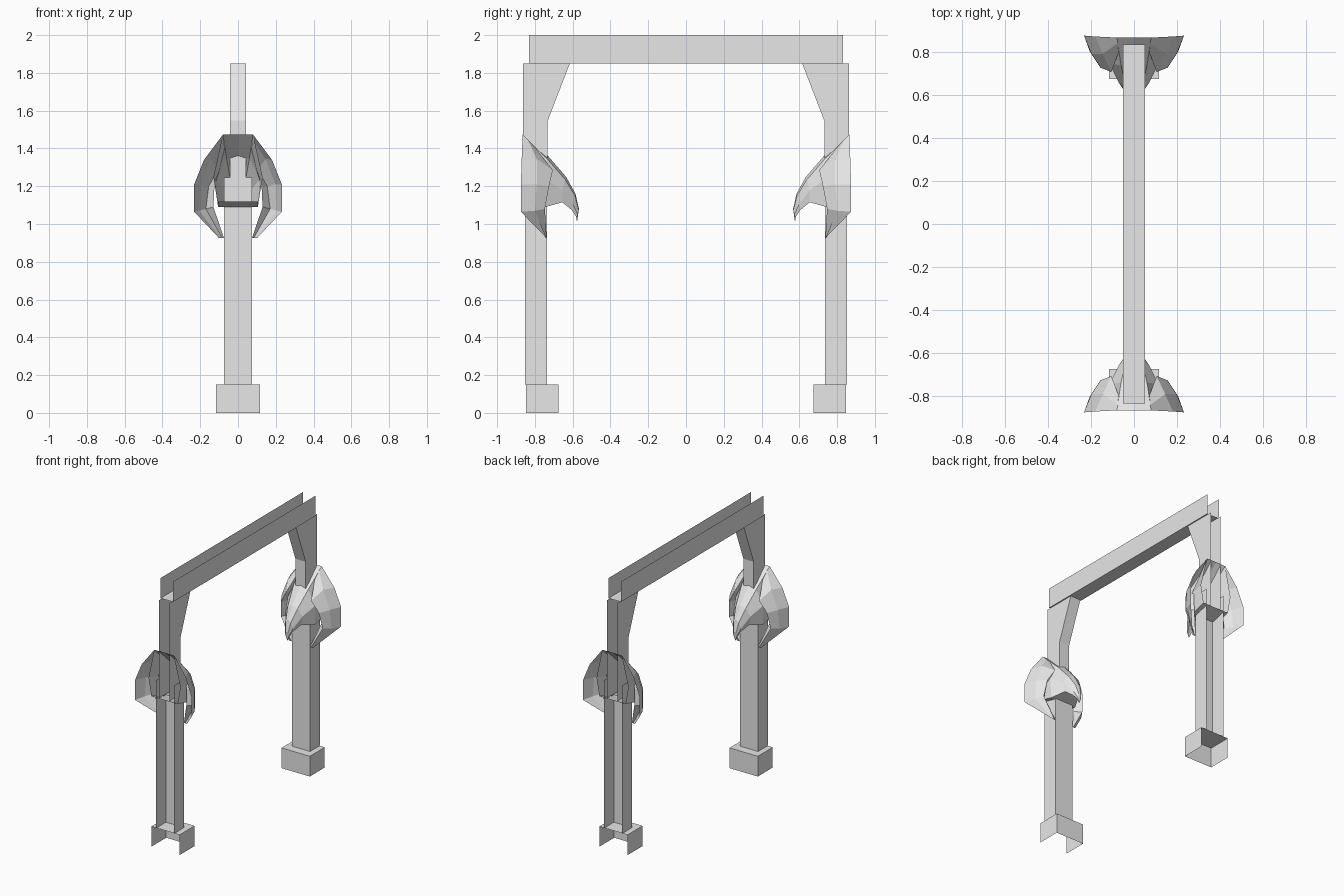
import bpy
import bmesh

cube = bpy.data.objects.get("Cube")
if cube:
    bpy.data.objects.remove(cube, do_unlink=True)

# Single pale stone colour
stone = bpy.data.materials.new("pale_grey")
stone.use_nodes = True
COLOUR = (0.8, 0.8, 0.8, 1)
stone.diffuse_color = COLOUR
stone.node_tree.nodes["Principled BSDF"].inputs["Base Color"].default_value = COLOUR


def finish(name, bm, axes):
    """Turn a bmesh into an object, mirrored over the given axes."""
    bmesh.ops.recalc_face_normals(bm, faces=bm.faces)
    mesh = bpy.data.meshes.new(name)
    bm.to_mesh(mesh)
    bm.free()
    mesh.materials.append(stone)
    obj = bpy.data.objects.new(name, mesh)
    bpy.context.collection.objects.link(obj)
    if any(axes):
        mod = obj.modifiers.new("mirror", "MIRROR")
        mod.use_axis = axes
        mod.merge_threshold = 0.0005
    return obj


def channel(name, walls, rest, half, axes=(False, True, False)):
    """Open trough: two side plates joined by walls along a (y, z) path."""
    bm = bmesh.new()
    sides = [[bm.verts.new((x, y, z)) for y, z in walls + rest]
             for x in (-half, half)]
    for side in sides:
        bm.faces.new(side)
    a, b = sides
    for i in range(len(walls) - 1):
        bm.faces.new((a[i], a[i + 1], b[i + 1], b[i]))
    return finish(name, bm, axes)


def loft(name, rows):
    """Skin equal rows of points, mirrored left-right and front-back."""
    bm = bmesh.new()
    grid = [[bm.verts.new(p) for p in row] for row in rows]
    for r, s in zip(grid, grid[1:]):
        for i in range(len(r) - 1):
            bm.faces.new((r[i], r[i + 1], s[i + 1], s[i]))
    bmesh.ops.remove_doubles(bm, verts=bm.verts, dist=0.0005)
    return finish(name, bm, (True, True, False))


# Frame: outer faces of the posts and top of the beam are open
channel("post_base", [(.848, .15), (.674, .15), (.674, 0)], [(.848, 0)], .116)
channel("lower_post", [(.737, 1.245), (.737, .15)], [(.853, .15), (.853, 1.245)], .074)
channel("upper_post_bracket", [(.615, 1.85), (.732, 1.547), (.732, 1.125)],
        [(.862, 1.125), (.862, 1.85)], .042)
channel("top_beam", [(-.832, 1.85), (.832, 1.85)], [(.832, 2), (-.832, 2)], .051,
        (False, False, False))

# Bird head: each row runs ridge, brow, cheek, jaw, middle of the underside
loft("bird_head", [
    [(0, .865, 1.475), (.08, .865, 1.473), (.13, .86, 1.25), (.107, .86, 1.12), (0, .86, 1.12)],
    [(0, .73, 1.36), (.06, .735, 1.345), (.115, .745, 1.24), (.105, .745, 1.09), (0, .745, 1.09)],
    [(0, .635, 1.25), (.04, .64, 1.235), (.07, .655, 1.18), (.06, .655, 1.115), (0, .655, 1.115)],
    [(0, .585, 1.16), (.022, .588, 1.15), (.032, .597, 1.1), (.026, .606, 1.075), (0, .606, 1.08)],
    [(0, .567, 1.08), (.01, .569, 1.075), (.016, .575, 1.055), (.012, .582, 1.04), (0, .582, 1.04)],
    [(0, .577, 1.01)] * 5,
])

# Feather collar: each row runs back rim, outer bulge, front rim, inner lip
loft("feather_collar", [
    [(.08, .865, 1.473), (.075, .84, 1.45), (.07, .8, 1.405), (.07, .81, 1.4)],
    [(.18, .87, 1.34), (.145, .79, 1.345), (.105, .705, 1.285), (.1, .76, 1.28)],
    [(.232, .874, 1.21), (.198, .79, 1.21), (.155, .725, 1.2), (.125, .78, 1.2)],
    [(.232, .874, 1.065), (.205, .8, 1.07), (.17, .747, 1.08), (.13, .79, 1.09)],
    [(.1, .738, .925), (.092, .738, .925), (.083, .738, .925), (.074, .738, .925)],
])
